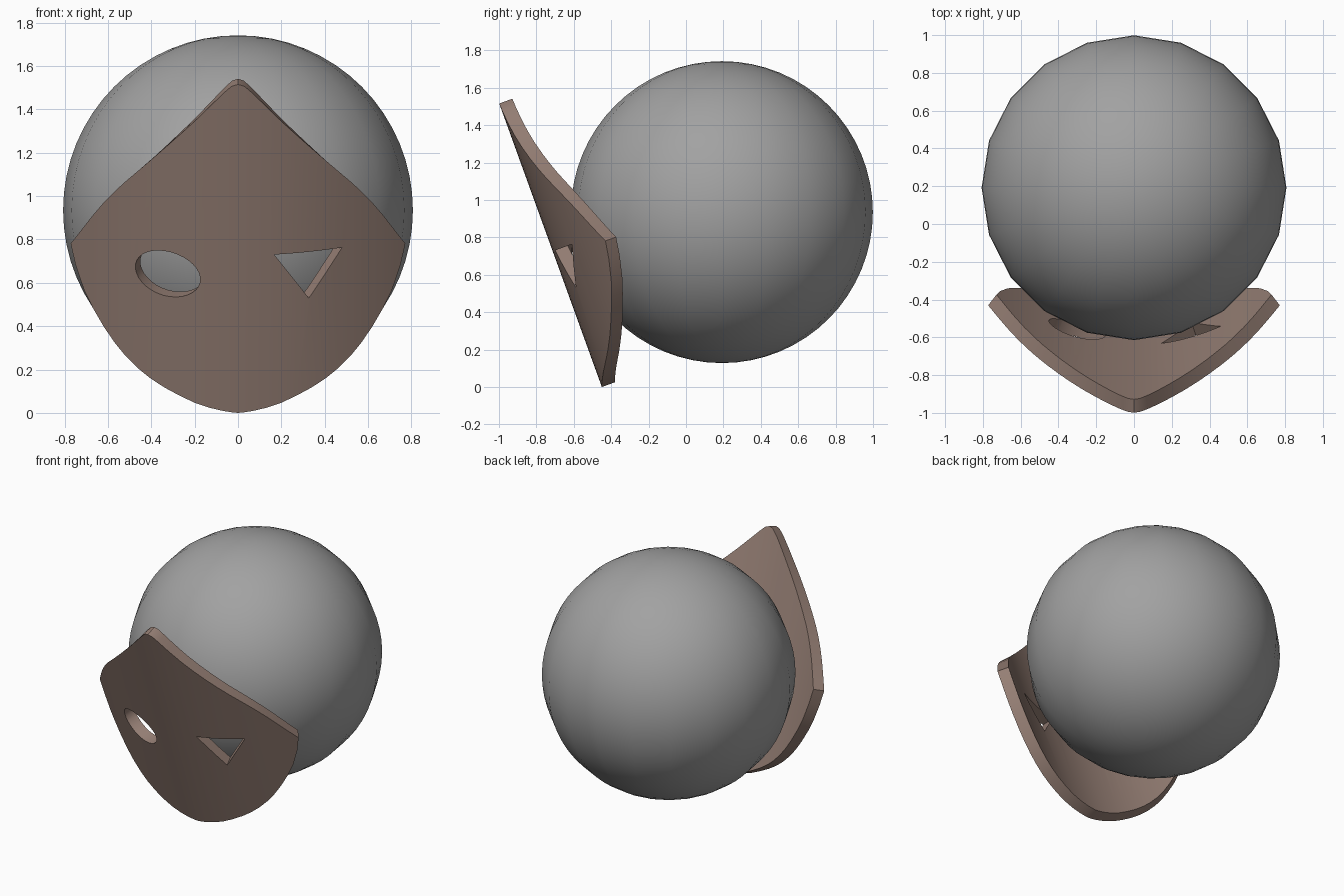
import bpy, bmesh, math
from mathutils import Matrix, Vector

if "Cube" in bpy.data.objects:
    bpy.data.objects.remove(bpy.data.objects["Cube"])


def material(name, rgb):
    m = bpy.data.materials.new(name)
    m.diffuse_color = (*rgb, 1)
    m.use_nodes = True
    m.node_tree.nodes["Principled BSDF"].inputs["Base Color"].default_value = m.diffuse_color
    return m


def finish(name, bm, mat):
    bmesh.ops.recalc_face_normals(bm, faces=bm.faces)
    mesh = bpy.data.meshes.new(name)
    bm.to_mesh(mesh)
    bm.free()
    mesh.materials.append(mat)
    ob = bpy.data.objects.new(name, mesh)
    bpy.context.collection.objects.link(ob)
    return ob


def activate(ob):
    bpy.ops.object.select_all(action='DESELECT')
    ob.select_set(True)
    bpy.context.view_layer.objects.active = ob


grey = material("grey", (0.36, 0.36, 0.36))
brown = material("brown", (0.30, 0.21, 0.175))

# Head: smooth sphere
bm = bmesh.new()
bmesh.ops.create_uvsphere(bm, u_segments=20, v_segments=32, radius=0.807)
bmesh.ops.translate(bm, verts=bm.verts, vec=(0, 0.192, 0.935))
head = finish("head", bm, grey)
activate(head)
bpy.ops.object.shade_smooth_by_angle(angle=math.radians(35))

# Mask frame: x across, v up the leaning face, d backwards
TILT = math.radians(19.9)
UP = Vector((0, -math.sin(TILT), math.cos(TILT)))
BACK = Vector((0, math.cos(TILT), math.sin(TILT)))
ORIGIN = Vector((0, -0.45, 0))
BEND = 0.4765
THICK = 0.075


def on_mask(x, v):
    return ORIGIN + Vector((x, 0, 0)) + UP * v + BACK * (BEND * x * x)


# Outline: half width, lower edge, upper edge
outline = [
    (0, 0, 1.612), (.03, .003, 1.602), (.07, .009, 1.565), (.13, .022, 1.50),
    (.2, .043, 1.424), (.267, .071, 1.354), (.34, .105, 1.278),
    (.405, .142, 1.21), (.46, .181, 1.152), (.52, .234, 1.088),
    (.57, .29, 1.03), (.62, .358, .965), (.67, .438, .892),
    (.71, .515, .828), (.75, .63, .763), (.772, .728, .728)]
columns = [(-x, a, b) for x, a, b in outline[:0:-1]] + outline

# Mask sheet: vertical strips between the two edges
bm = bmesh.new()
cols = []
for x, low, high in columns:
    bottom = bm.verts.new(on_mask(x, low))
    top = bottom if low == high else bm.verts.new(on_mask(x, high))
    cols.append((bottom, top))
for (b0, t0), (b1, t1) in zip(cols, cols[1:]):
    ring = []
    for vert in (b0, b1, t1, t0):
        if vert not in ring:
            ring.append(vert)
    bm.faces.new(ring)
mask = finish("mask", bm, brown)
# Face the sheet forwards so that it thickens towards the back
if mask.data.polygons[len(columns) // 2].normal.y > 0:
    mask.data.flip_normals()
solid = mask.modifiers.new("thickness", 'SOLIDIFY')
solid.thickness = THICK
solid.offset = -1


# Eye cutters: prisms square to the mask surface
def eye_cutter(name, x0, v0, points):
    a = math.atan(2 * BEND * x0)
    side = Vector((math.cos(a), 0, 0)) + BACK * math.sin(a)
    through = Vector((-math.sin(a), 0, 0)) + BACK * math.cos(a)
    centre = on_mask(x0, v0)
    bm = bmesh.new()
    loops = [[bm.verts.new(centre + side * s + UP * v + through * t)
              for s, v in points] for t in (-0.2, 0.25)]
    for loop in loops:
        bm.faces.new(loop)
    n = len(points)
    for i in range(n):
        j = (i + 1) % n
        bm.faces.new((loops[0][i], loops[0][j], loops[1][j], loops[1][i]))
    ob = finish(name, bm, brown)
    ob.hide_render = True
    cut = mask.modifiers.new(name, 'BOOLEAN')
    cut.operation = 'DIFFERENCE'
    cut.solver = 'EXACT'
    cut.object = ob
    return ob


lean = Matrix.Rotation(math.radians(-10), 2)
oval = [lean @ Vector((0.158 * math.cos(t), 0.109 * math.sin(t)))
        for t in (math.tau * i / 32 for i in range(32))]
cutters = [
    eye_cutter("oval_eye_cutter", -0.327, 0.664, oval),
    eye_cutter("triangle_eye_cutter", 0.327, 0.69,
               [(-0.164, 0.082), (0, -0.145), (0.164, 0.082)])]

# Apply the thickness and eye holes, then remove the cutters
activate(mask)
for mod in list(mask.modifiers):
    bpy.ops.object.modifier_apply(modifier=mod.name)
for ob in cutters:
    bpy.data.objects.remove(ob)
activate(mask)
bpy.ops.object.shade_smooth_by_angle(angle=math.radians(30))
